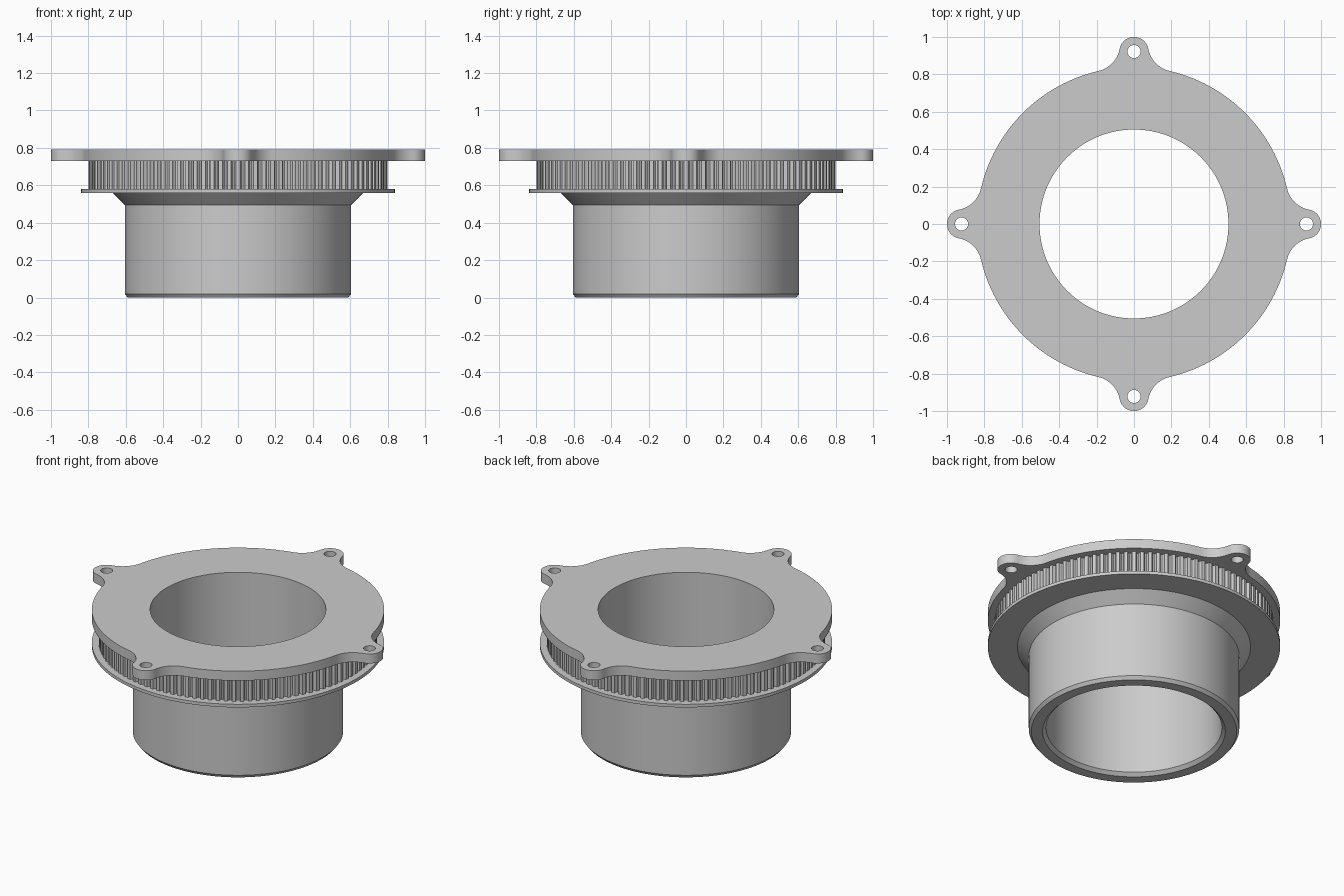
import bpy, bmesh
from math import sin, cos, pi, tau, acos, atan2

SEG = 128
BORE = 0.505

cube = bpy.data.objects.get("Cube")
if cube:
    bpy.data.objects.remove(cube)

# Single plain grey material
grey = bpy.data.materials.new("plain grey")
grey.use_nodes = True
grey.diffuse_color = (0.6, 0.6, 0.6, 1)
grey.node_tree.nodes["Principled BSDF"].inputs["Base Color"].default_value = (0.6, 0.6, 0.6, 1)


def finish(name, bm):
    """Turn a bmesh into a smooth shaded object with crisp edges."""
    bmesh.ops.remove_doubles(bm, verts=bm.verts, dist=1e-5)
    bmesh.ops.recalc_face_normals(bm, faces=bm.faces)
    mesh = bpy.data.meshes.new(name)
    bm.to_mesh(mesh)
    bm.free()
    mesh.materials.append(grey)
    obj = bpy.data.objects.new(name, mesh)
    bpy.context.collection.objects.link(obj)
    bpy.ops.object.select_all(action='DESELECT')
    obj.select_set(True)
    bpy.context.view_layer.objects.active = obj
    bpy.ops.object.shade_smooth_by_angle(angle=pi / 6)
    return obj


def arc(cx, cy, r, a0, a1, n):
    return [(cx + r * cos(a0 + (a1 - a0) * i / n),
             cy + r * sin(a0 + (a1 - a0) * i / n)) for i in range(n + 1)]


def circle(cx, cy, r, n):
    return arc(cx, cy, r, 0, tau, n)[:-1]


def lathe(name, profile):
    """Spin a closed (radius, z) profile around the z axis."""
    bm = bmesh.new()
    rings = [[bm.verts.new((x, y, z)) for x, y in circle(0, 0, r, SEG)] for r, z in profile]
    for a, b in zip(rings, rings[1:] + rings[:1]):
        for i in range(SEG):
            j = (i + 1) % SEG
            bm.faces.new((a[i], a[j], b[j], b[i]))
    return finish(name, bm)


def slab(name, loops, z0, z1):
    """Extrude a flat outline with holes between two heights."""
    curve = bpy.data.curves.new(name + "_outline", 'CURVE')
    curve.dimensions = '2D'
    curve.fill_mode = 'BOTH'
    curve.extrude = (z1 - z0) / 2
    for pts in loops:
        spline = curve.splines.new('POLY')
        spline.points.add(len(pts) - 1)
        for p, (x, y) in zip(spline.points, pts):
            p.co = (x, y, 0, 1)
        spline.use_cyclic_u = True
    temp = bpy.data.objects.new(name + "_outline", curve)
    bpy.context.collection.objects.link(temp)
    graph = bpy.context.evaluated_depsgraph_get()
    mesh = bpy.data.meshes.new_from_object(temp.evaluated_get(graph))
    bm = bmesh.new()
    bm.from_mesh(mesh)
    bmesh.ops.translate(bm, verts=bm.verts, vec=(0, 0, (z0 + z1) / 2))
    bpy.data.objects.remove(temp)
    bpy.data.curves.remove(curve)
    bpy.data.meshes.remove(mesh)
    return finish(name, bm)


# Hollow hub with chamfered foot, cone and lower flange
lathe("hub_and_flange", [
    (0.525, 0), (0.59, 0), (0.605, 0.02), (0.605, 0.495), (0.67, 0.56),
    (0.84, 0.56), (0.84, 0.58), (BORE, 0.58), (BORE, 0.02)])

# Toothed belt ring
TEETH = 108
tooth = [(-0.22, 0.8), (0.22, 0.8), (0.3, 0.785), (0.4, 0.78), (0.6, 0.78), (0.7, 0.785)]
gear = []
for t in range(TEETH):
    for f, r in tooth:
        a = tau * (t + f) / TEETH
        gear.append((r * cos(a), r * sin(a)))
slab("toothed_ring", [gear, circle(0, 0, BORE, SEG)], 0.58, 0.73)

# Top plate: disc blended by fillets into four rounded lugs
R, LUG, LUG_R, FIL = 0.84, 0.922, 0.078, 0.15
d = R + FIL
a = acos((d * d + LUG * LUG - (LUG_R + FIL) ** 2) / (2 * d * LUG))
cx, cy = d * cos(a), d * sin(a)
b = atan2(cy, cx - LUG)
upper = arc(LUG, 0, LUG_R, 0, b, 12)
upper += arc(cx, cy, FIL, b - pi, a - pi, 14)[1:]
upper += arc(0, 0, R, a, pi / 4, 16)[1:]
quarter = [(x, -y) for x, y in reversed(upper[1:])] + upper[:-1]

outline, holes = [], []
for k in range(4):
    c, s = cos(k * pi / 2), sin(k * pi / 2)
    outline += [(x * c - y * s, x * s + y * c) for x, y in quarter]
    holes.append(circle(LUG * c, LUG * s, 0.035, 32))
slab("lugged_top_plate", [outline, circle(0, 0, BORE, SEG)] + holes, 0.73, 0.79)
